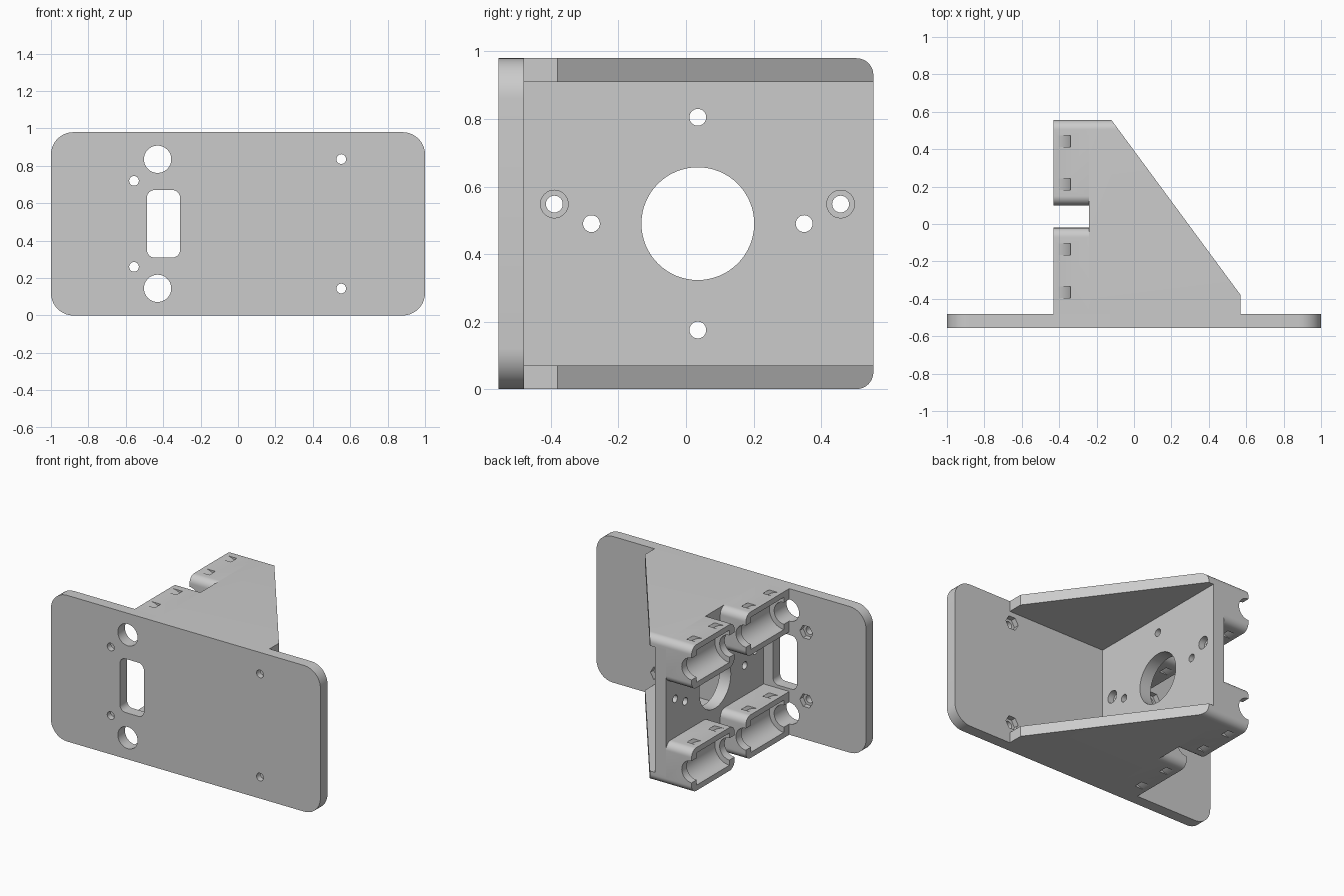
import bpy, bmesh
from math import sin, cos, pi, radians

if "Cube" in bpy.data.objects:
    bpy.data.objects.remove(bpy.data.objects["Cube"], do_unlink=True)

GREY = (0.6, 0.6, 0.6, 1)
mat = bpy.data.materials.new("light grey")
mat.use_nodes = True
mat.diffuse_color = GREY
mat.node_tree.nodes["Principled BSDF"].inputs["Base Color"].default_value = GREY

MID = 0.49      # mid height
ROD_X = -0.43   # axis of the rods
PLATE_BACK, BACK = -0.48, 0.555


def prism(name, outline, axis, a, b):
    """Extrude a 2D outline along an axis from a to b."""
    place = {"X": lambda u, v, t: (t, u, v),
             "Y": lambda u, v, t: (u, t, v),
             "Z": lambda u, v, t: (u, v, t)}[axis]
    bm = bmesh.new()
    low = [bm.verts.new(place(u, v, a)) for u, v in outline]
    high = [bm.verts.new(place(u, v, b)) for u, v in outline]
    bm.faces.new(low)
    bm.faces.new(high[::-1])
    n = len(low)
    for i in range(n):
        j = (i + 1) % n
        bm.faces.new((low[i], high[i], high[j], low[j]))
    bmesh.ops.recalc_face_normals(bm, faces=bm.faces)
    mesh = bpy.data.meshes.new(name)
    bm.to_mesh(mesh)
    bm.free()
    obj = bpy.data.objects.new(name, mesh)
    bpy.context.collection.objects.link(obj)
    return obj


def arc(cu, cv, r, start, end, n):
    return [(cu + r * cos(radians(start + (end - start) * i / n)),
             cv + r * sin(radians(start + (end - start) * i / n))) for i in range(n + 1)]


def circle(u, v, r, n=48):
    return arc(u, v, r, 0, 360, n)[:-1]


def rounded(u0, u1, v0, v1, radii):
    """Rectangle with corner radii, counter-clockwise from lower left."""
    corners = [(u0, v0, 1, 1), (u1, v0, -1, 1), (u1, v1, -1, -1), (u0, v1, 1, -1)]
    pts = []
    for k, (u, v, su, sv) in enumerate(corners):
        r = radii[k]
        pts += arc(u + su * r, v + sv * r, r, 180 + 90 * k, 270 + 90 * k, 10) if r else [(u, v)]
    return pts


def finish(obj, cutters=()):
    """Cut the part, then colour and shade it."""
    for c in cutters:
        mod = obj.modifiers.new("cut", "BOOLEAN")
        mod.operation, mod.solver, mod.object = "DIFFERENCE", "EXACT", c
    if cutters:
        deps = bpy.context.evaluated_depsgraph_get()
        mesh = bpy.data.meshes.new_from_object(obj.evaluated_get(deps))
        obj.modifiers.clear()
        obj.data = mesh
        for c in cutters:
            bpy.data.objects.remove(c, do_unlink=True)
    obj.data.materials.clear()
    obj.data.materials.append(mat)
    obj.data.shade_smooth()
    obj.data.set_sharp_from_angle(angle=radians(30))


# Front plate with rod holes, belt slot and screw holes with nut pockets
plate = prism("front_plate", rounded(-1, 1, 0, 0.98, [0.12] * 4), "Y", -0.555, PLATE_BACK)
cuts = [prism("slot_cutter", rounded(-0.487, -0.31, 0.31, 0.67, [0.04] * 4), "Y", -0.7, -0.4)]
for s in (-1, 1):
    cuts.append(prism("rod_cutter", circle(ROD_X, MID + s * 0.345, 0.073), "Y", -0.7, -0.4))
    for x, dz in ((-0.556, 0.23), (0.552, 0.346)):
        z = MID + s * dz
        cuts.append(prism("screw_cutter", circle(x, z, 0.026, 24), "Y", -0.7, -0.4))
        cuts.append(prism("nut_cutter", circle(x, z, 0.048, 6), "Y", -0.515, -0.4))
finish(plate, cuts)

# Motor wall with a large bore, four motor screws and two counterbored screws
wall = prism("motor_wall", rounded(PLATE_BACK, BACK, 0.07, 0.91, [0] * 4), "X", -0.24, -0.157)
holes = [(0.035, MID, 0.167, 64)]
holes += [(0.035 + dy, MID + dz, 0.025, 24)
          for dy, dz in ((0.315, 0), (-0.315, 0), (0, 0.315), (0, -0.315))]
holes += [(y, 0.548, 0.025, 24) for y in (-0.39, 0.458)]
cuts = [prism("hole_cutter", circle(y, z, r, n), "X", -0.4, 0) for y, z, r, n in holes]
cuts += [prism("bore_cutter", circle(y, 0.548, 0.041, 32), "X", -0.2, 0) for y in (-0.39, 0.458)]
finish(wall, cuts)

# Triangular side walls, rounded along the outer back edge
SIDE = [(-0.24, PLATE_BACK), (0.57, PLATE_BACK), (0.57, -0.38), (-0.12, BACK), (-0.24, BACK)]
for name, z0, z1, outer in (("bottom_side", 0, 0.07, 0), ("top_side", 0.91, 0.98, 0.98)):
    side = prism(name, SIDE, "Z", z0, z1)
    bm = bmesh.new()
    bm.from_mesh(side.data)
    edge = [e for e in bm.edges
            if all(abs(v.co.z - outer) < 0.001 and v.co.y > 0.55 for v in e.verts)]
    bmesh.ops.bevel(bm, geom=edge, offset=0.05, segments=10, profile=0.5, affect="EDGES")
    bm.to_mesh(side.data)
    bm.free()
    finish(side)

# Four bearing holders with a half-round seat, rod clearance and strap grooves
R = 0.05
for level, s in (("bottom", -1), ("top", 1)):
    z = MID + s * 0.345
    for where, y0, y1, radii in (("front", PLATE_BACK, -0.02, [0, R, R, 0]),
                                 ("back", 0.1, BACK, [R] * 4)):
        holder = prism(f"{level}_{where}_bearing_holder",
                       rounded(y0, y1, z - 0.145, z + 0.145, radii), "X", ROD_X, -0.24)
        mid = (y0 + y1) / 2
        cuts = [prism("rod_cutter", circle(ROD_X, z, 0.073), "Y", y0 - 0.1, y1 + 0.1),
                prism("seat_cutter", circle(ROD_X, z, 0.108), "Y", mid - 0.174, mid + 0.174)]
        ring = (arc(ROD_X, z, 0.171, -110, 110, 40) + arc(ROD_X, z, 0.147, 110, -110, 40))
        for dy in (-0.114, 0.114):
            cuts.append(prism("strap_cutter", ring, "Y", mid + dy - 0.031, mid + dy + 0.031))
        finish(holder, cuts)
